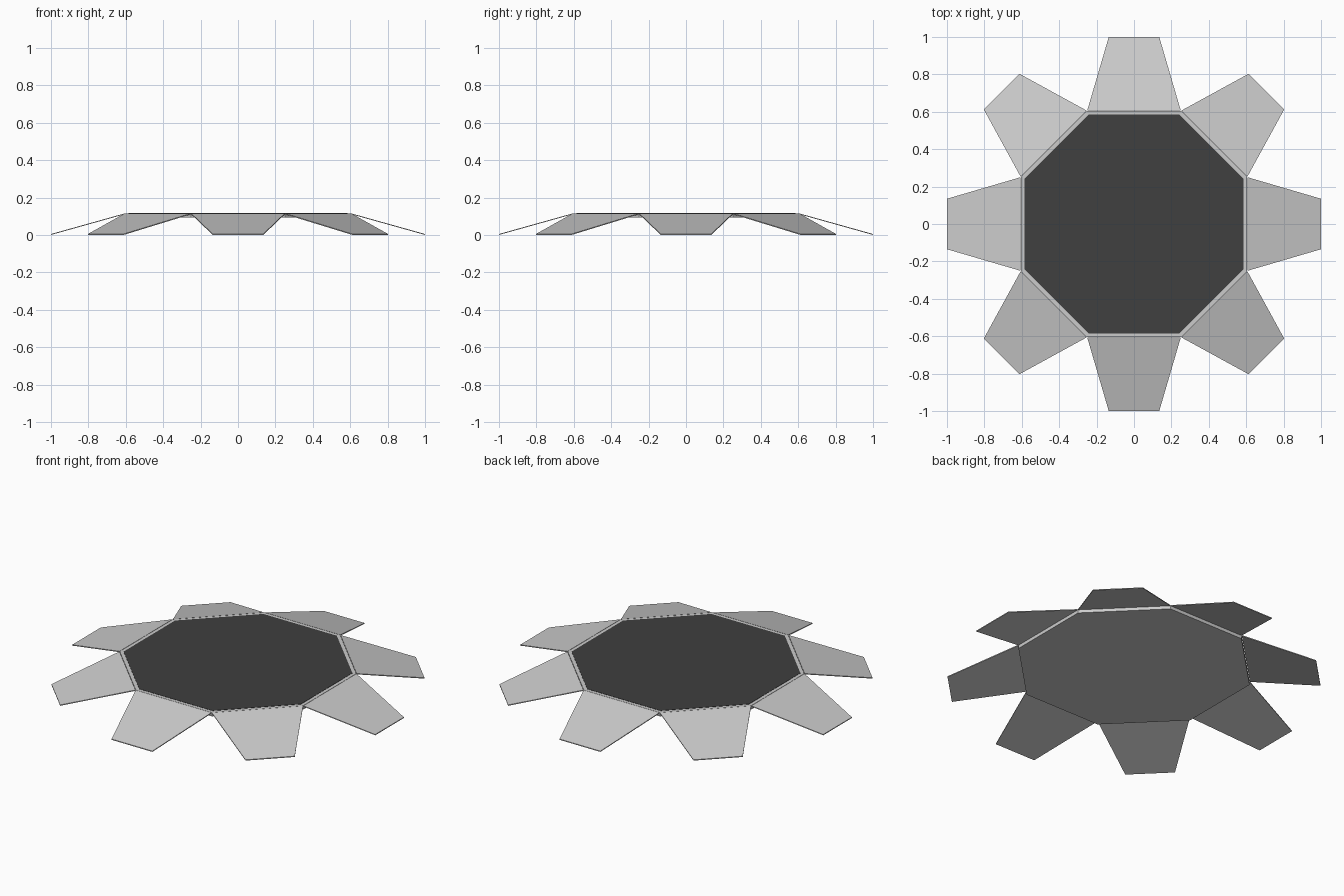
import bpy, math
from mathutils import Matrix, Vector

if "Cube" in bpy.data.objects:
    bpy.data.objects.remove(bpy.data.objects["Cube"])

def mesh_object(name, verts, faces, mat=None):
    me = bpy.data.meshes.new(name)
    me.from_pydata(verts, [], faces)
    ob = bpy.data.objects.new(name, me)
    bpy.context.collection.objects.link(ob)
    if mat:
        me.materials.append(mat)
    return ob

def prism(name, bottom, top, mat=None):
    n = len(bottom)
    faces = [list(range(n))[::-1], list(range(n, 2 * n))]
    faces += [[i, (i + 1) % n, n + (i + 1) % n, n + i] for i in range(n)]
    return mesh_object(name, bottom + top, faces, mat)

def octagon(apothem, z):
    r = apothem / math.cos(math.pi / 8)
    return [Vector((r * math.cos(a), r * math.sin(a), z))
            for a in (math.pi / 8 + i * math.pi / 4 for i in range(8))]

dark = bpy.data.materials.new("dark_panel")
dark.diffuse_color = (0.05, 0.05, 0.05, 1)
dark.use_nodes = True
dark.node_tree.nodes["Principled BSDF"].inputs["Base Color"].default_value = dark.diffuse_color

# Octagonal body with a dark inset top panel
prism("body", octagon(0.605, 0.092), octagon(0.605, 0.115))
prism("top_panel", octagon(0.585, 0.110), octagon(0.585, 0.1165), dark)

# Eight thin tapered petals sloping down to the ground
thick = Vector((0, 0, 0.005))
outline = [Vector((0.607, -0.25, 0.11)), Vector((1.0, -0.135, 0)),
           Vector((1.0, 0.135, 0)), Vector((0.607, 0.25, 0.11))]
for i in range(8):
    rot = Matrix.Rotation(i * math.pi / 4, 3, 'Z')
    prism(f"petal_{i + 1}", [rot @ p for p in outline],
          [rot @ (p + thick) for p in outline])
